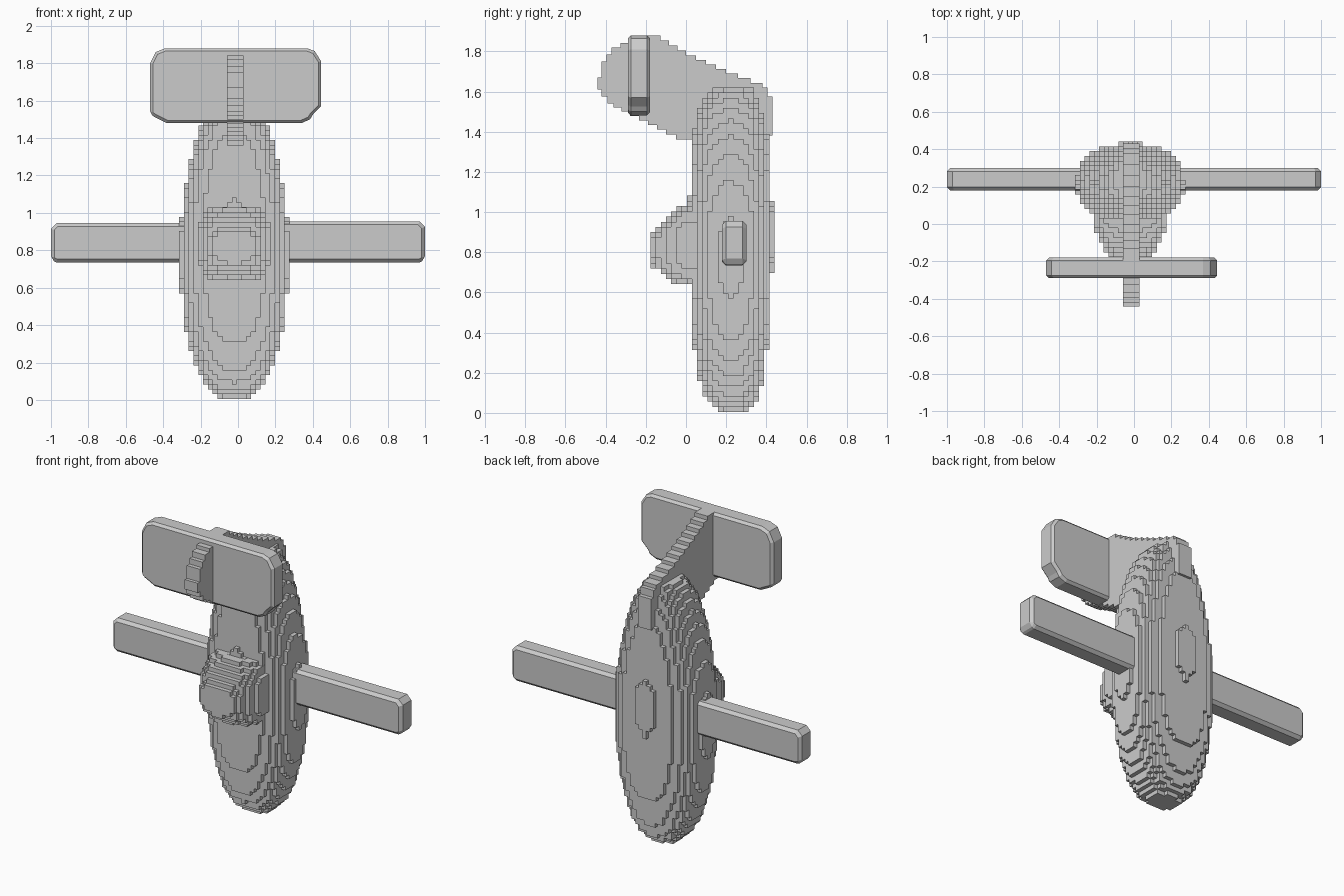
import bpy, bmesh, math
from mathutils import Vector

if "Cube" in bpy.data.objects:
    bpy.data.objects.remove(bpy.data.objects["Cube"])

CX = -0.02  # centre line of the body


def make_object(name, bm):
    bmesh.ops.recalc_face_normals(bm, faces=bm.faces)
    mesh = bpy.data.meshes.new(name)
    bm.to_mesh(mesh)
    bm.free()
    obj = bpy.data.objects.new(name, mesh)
    bpy.context.collection.objects.link(obj)
    return obj


def ring_points(half_a, half_b, power, n=40):
    pts = []
    for i in range(n):
        t = 2 * math.pi * i / n
        c, s = math.cos(t), math.sin(t)
        pts.append((half_a * math.copysign(abs(c) ** (2 / power), c),
                    half_b * math.copysign(abs(s) ** (2 / power), s)))
    return pts


def loft(name, rings):
    bm = bmesh.new()
    loops = [[bm.verts.new(p) for p in ring] for ring in rings]
    for lo, hi in zip(loops, loops[1:]):
        for i in range(len(lo)):
            j = (i + 1) % len(lo)
            bm.faces.new((lo[i], lo[j], hi[j], hi[i]))
    bm.faces.new(loops[0])
    bm.faces.new(loops[-1])
    return make_object(name, bm)


def terrace(obj, depth):
    # stepped, block-built surface
    mod = obj.modifiers.new("terraces", 'REMESH')
    mod.mode = 'BLOCKS'
    mod.octree_depth = depth
    mod.scale = 0.99
    mod.use_remove_disconnected = False


def stepped(points, step=0.025):
    # turn slanted outline edges into small stairs
    out = []
    for a, b in zip(points, points[1:] + points[:1]):
        a, b = Vector(a), Vector(b)
        d = b - a
        n = max(1, round(min(abs(d.x), abs(d.y)) / step))
        for k in range(n):
            p, q = a + d * (k / n), a + d * ((k + 1) / n)
            out.append(p)
            if abs(d.x) > 1e-4 and abs(d.y) > 1e-4:
                out.append(Vector((q.x, p.y)))
    return out


def prism(name, outline, to3d, lo, hi):
    bm = bmesh.new()
    a = [bm.verts.new(to3d(p, lo)) for p in outline]
    b = [bm.verts.new(to3d(p, hi)) for p in outline]
    for i in range(len(a)):
        j = (i + 1) % len(a)
        bm.faces.new((a[i], a[j], b[j], b[i]))
    bm.faces.new(a)
    bm.faces.new(b)
    return make_object(name, bm)


def bevel(obj, width):
    mod = obj.modifiers.new("chamfer", 'BEVEL')
    mod.width = width
    mod.segments = 1
    mod.limit_method = 'ANGLE'
    mod.angle_limit = math.radians(50)


# Fuselage: z, half width, front y, back y
sections = [(0.0, .06, .18, .28), (.03, .11, .13, .33), (.08, .155, .10, .36),
            (.15, .195, .07, .38), (.25, .23, .05, .395), (.4, .265, .03, .415),
            (.6, .285, .02, .425), (.8, .293, .015, .43), (1.0, .28, .015, .43),
            (1.2, .25, .02, .42), (1.35, .215, .03, .41), (1.47, .175, .05, .39),
            (1.55, .135, .08, .37), (1.6, .095, .10, .35), (1.625, .06, .15, .33)]
rings = []
for z, hw, y0, y1 in sections:
    rings.append([(CX + a, (y0 + y1) / 2 + b, z)
                  for a, b in ring_points(hw, (y1 - y0) / 2, 2.4)])
terrace(loft("fuselage", rings), 6)

# Cockpit dome: y, half width, bottom z, top z
sections = [(.12, .19, .63, 1.03), (.0, .2, .63, 1.04), (-.05, .185, .645, 1.01),
            (-.10, .16, .68, .97), (-.14, .135, .71, .93), (-.17, .11, .735, .90),
            (-.19, .07, .76, .885)]
rings = []
for y, hw, z0, z1 in sections:
    rings.append([(CX + a, y, (z0 + z1) / 2 + b)
                  for a, b in ring_points(hw, (z1 - z0) / 2, 3)])
terrace(loft("cockpit", rings), 4)

# Wings
for name, x0, x1, z0, z1 in (("left_wing", -1.0, -.15, .735, .945),
                             ("right_wing", .12, 1.0, .735, .955)):
    cut = .03
    s = -1 if x0 < -.5 else 1
    root, tip = (x1, x0) if s < 0 else (x0, x1)
    shape = [(root, z0), (tip - s * cut, z0), (tip, z0 + cut / 2),
             (tip, z1 - cut), (tip - s * cut, z1), (root, z1)]
    wing = prism(name, shape, lambda p, y: (p[0], y, p[1]), .18, .30)
    bevel(wing, .018)

# Tailplane
shape = [(-.47, 1.53), (-.45, 1.515), (-.38, 1.48), (.34, 1.48), (.385, 1.50),
         (.40, 1.525), (.445, 1.57), (.445, 1.81), (.41, 1.865), (.37, 1.88),
         (-.39, 1.88), (-.44, 1.86), (-.47, 1.80)]
tail = prism("tailplane", shape, lambda p, y: (p[0], y, p[1]), -.29, -.18)
bevel(tail, .015)

# Tail fin
shape = [(-.44, 1.67), (-.42, 1.75), (-.37, 1.82), (-.28, 1.865), (-.22, 1.88),
         (-.17, 1.88), (0, 1.78), (.2, 1.69), (.38, 1.62), (.43, 1.53), (.43, 1.38),
         (.38, 1.36), (0, 1.36), (-.1, 1.41), (-.28, 1.5), (-.36, 1.54), (-.42, 1.61)]
prism("tail_fin", stepped(shape), lambda p, x: (x, p[0], p[1]), -.06, .03)
